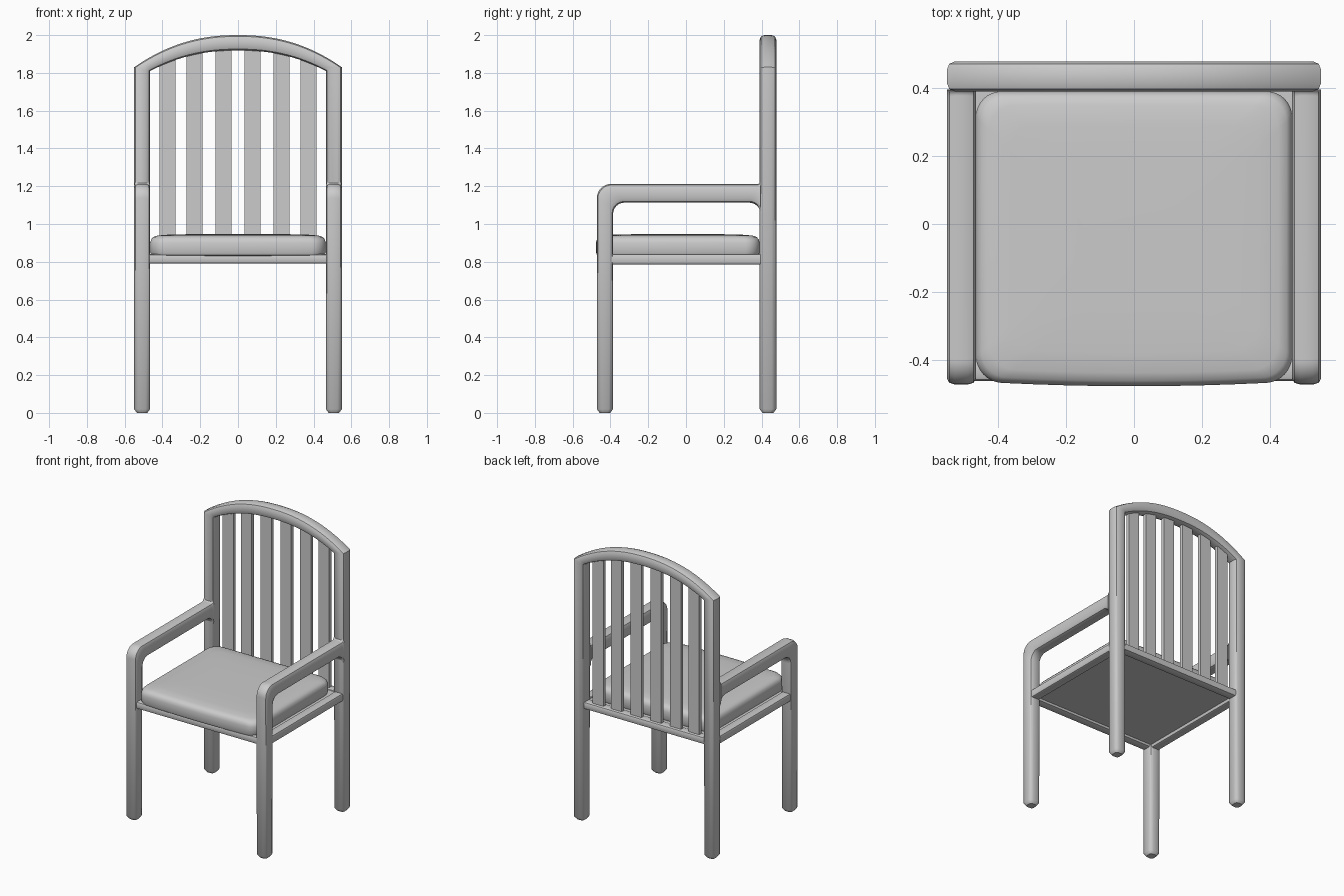
import bpy, bmesh
from math import sin, cos, pi, radians
from mathutils import Vector

cube = bpy.data.objects.get("Cube")
if cube:
    bpy.data.objects.remove(cube)

GREY = (0.6, 0.6, 0.6, 1)
paint = bpy.data.materials.new("plain grey")
paint.use_nodes = True
paint.diffuse_color = GREY
paint.node_tree.nodes["Principled BSDF"].inputs["Base Color"].default_value = GREY


def loft(name, rings):
    """Skin a list of closed rings and cap both ends."""
    bm = bmesh.new()
    loops = [[bm.verts.new(p) for p in ring] for ring in rings]
    n = len(loops[0])
    for low, high in zip(loops, loops[1:]):
        for i in range(n):
            j = (i + 1) % n
            bm.faces.new((low[i], low[j], high[j], high[i]))
    bm.faces.new(loops[0])
    bm.faces.new(loops[-1])
    bmesh.ops.recalc_face_normals(bm, faces=bm.faces)
    mesh = bpy.data.meshes.new(name)
    bm.to_mesh(mesh)
    bm.free()
    mesh.materials.append(paint)
    obj = bpy.data.objects.new(name, mesh)
    bpy.context.collection.objects.link(obj)
    bpy.ops.object.select_all(action="DESELECT")
    obj.select_set(True)
    bpy.context.view_layer.objects.active = obj
    bpy.ops.object.shade_smooth_by_angle(angle=radians(40))
    return obj


def section(a, b, r):
    """Rectangle of half sizes a and b with rounded corners."""
    points = []
    for k, (sa, sb) in enumerate(((1, 1), (-1, 1), (-1, -1), (1, -1))):
        for i in range(3):
            t = pi / 2 * (k + i / 2)
            points.append((sa * (a - r) + r * cos(t), sb * (b - r) + r * sin(t)))
    return points


def bar(name, stations, half_depth, place):
    """Sweep a rounded section between an outer and an inner rail of 2D points."""
    rings = []
    for outer, inner, size in stations:
        mid = (Vector(outer) + Vector(inner)) / 2
        half = (Vector(outer) - Vector(inner)) / 2
        axis = half.normalized()
        ring = []
        for s, d in section(half.length, half_depth, 0.024):
            p = mid + axis * s * size
            ring.append(place(p.x, p.y, d * size))
        rings.append(ring)
    return loft(name, rings)


def box(name, center, size):
    x, y, z = (s / 2 for s in size)
    corners = [(-x, -y), (x, -y), (x, y), (-x, y)]
    return loft(name, [[Vector(center) + Vector((a, b, h)) for a, b in corners]
                       for h in (-z, z)])


def foot(outer, inner):
    return [((outer, 0), (inner, 0), 0.65), ((outer, 0.02), (inner, 0.02), 1)]


OUT, IN = 0.55, 0.465             # post faces in x
BACK, FRONT = 0.434, -0.429       # post centres in y
POST = (OUT + IN) / 2


def arch(x, half_span, base, sag):
    return base + sag * (1 - abs(x / half_span) ** 2.25)


def arch_inner(x):
    return arch(x, IN, 1.81, 0.109)


# Back frame: two rear legs joined by the arched top rail
STEPS = 40
stations = foot(-OUT, -IN)
for i in range(STEPS + 1):
    t = 2 * i / STEPS - 1
    stations.append(((OUT * t, arch(OUT * t, OUT, 1.83, 0.17)),
                     (IN * t, arch_inner(IN * t)), 1))
stations += foot(OUT, IN)[::-1]
bar("back_frame", stations, 0.044, lambda u, v, d: Vector((u, BACK + d, v)))

# Front legs that bend into the armrests and flare into the rear posts
F_OUT, F_IN, B_IN = -0.472, -0.386, 0.395
TOP, UNDER = 1.212, 1.113
R_OUT, R_IN, R_TOP = 0.075, 0.06, 0.018
stations = foot(F_OUT, F_IN)
for i in range(9):
    a = pi / 2 * i / 8
    c, s = 1 - cos(a), 1 - sin(a)
    stations.append(((F_OUT + R_OUT * c, TOP - R_OUT * s),
                     (F_IN + R_IN * c, UNDER - R_IN * s), 1))
for i in range(7):
    a = pi / 2 * i / 6
    c, s = 1 - cos(a), 1 - sin(a)
    stations.append(((B_IN - R_TOP * s, TOP + R_TOP * c),
                     (B_IN - R_IN * s, UNDER - R_IN * c), 1))
for side, x in (("left", POST), ("right", -POST)):
    bar(side + "_arm_and_front_leg", stations, (OUT - IN) / 2,
        lambda u, v, d: Vector((x + d, u, v)))


# Seat rails between the legs
def seat_rail(name, start, end, across, low, high):
    mid, half = (low + high) / 2, (high - low) / 2
    loft(name, [[Vector(p) + Vector(across) * s + Vector((0, 0, mid + d))
                 for s, d in section(0.032, half, 0.012)] for p in (start, end)])


for name, y in (("front", FRONT), ("back", BACK)):
    seat_rail(name + "_seat_rail", (-POST, y, 0), (POST, y, 0), (0, 1, 0), 0.79, 0.84)
for name, x in (("left", POST), ("right", -POST)):
    seat_rail(name + "_seat_rail", (x, FRONT, 0), (x, BACK, 0), (1, 0, 0), 0.785, 0.842)

# Seat panel under the cushion
box("seat_panel", (0, 0, 0.82), (0.97, 0.83, 0.024))


# Cushion: rounded square rings with a bowed front edge
def cushion_ring(inset, z):
    hx, y0, y1, r = 0.465 - inset, -0.463 + inset, 0.39 - inset, 0.075
    ring = []
    for k, (cx, cy) in enumerate(((hx - r, y1 - r), (r - hx, y1 - r),
                                  (r - hx, y0 + r), (hx - r, y0 + r))):
        for i in range(9):
            a = pi / 2 * (k + i / 8)
            ring.append(Vector((cx + r * cos(a), cy + r * sin(a), z)))
        if k == 2:      # extra points along the front edge
            ring += [Vector((cx + (hx - r - cx) * i / 8, y0, z)) for i in range(1, 8)]
    for p in ring:
        if p.y < 0:
            p.y -= 0.014 * (1 - (p.x / 0.465) ** 2) * p.y / y0
    return ring


loft("seat_cushion", [cushion_ring(i, z) for i, z in (
    (0.02, 0.83), (0.006, 0.836), (0, 0.85), (0, 0.9), (0.005, 0.918),
    (0.016, 0.931), (0.04, 0.939), (0.1, 0.944), (0.2, 0.946), (0.3, 0.947))])

# Back slats
for i, x in enumerate((0.077, 0.231, 0.373)):
    for side, sx in (("left", x), ("right", -x)):
        top = arch_inner(x) + 0.035
        box(f"{side}_back_slat_{i + 1}", (sx, BACK, (0.81 + top) / 2),
            (0.085, 0.025, top - 0.81))
